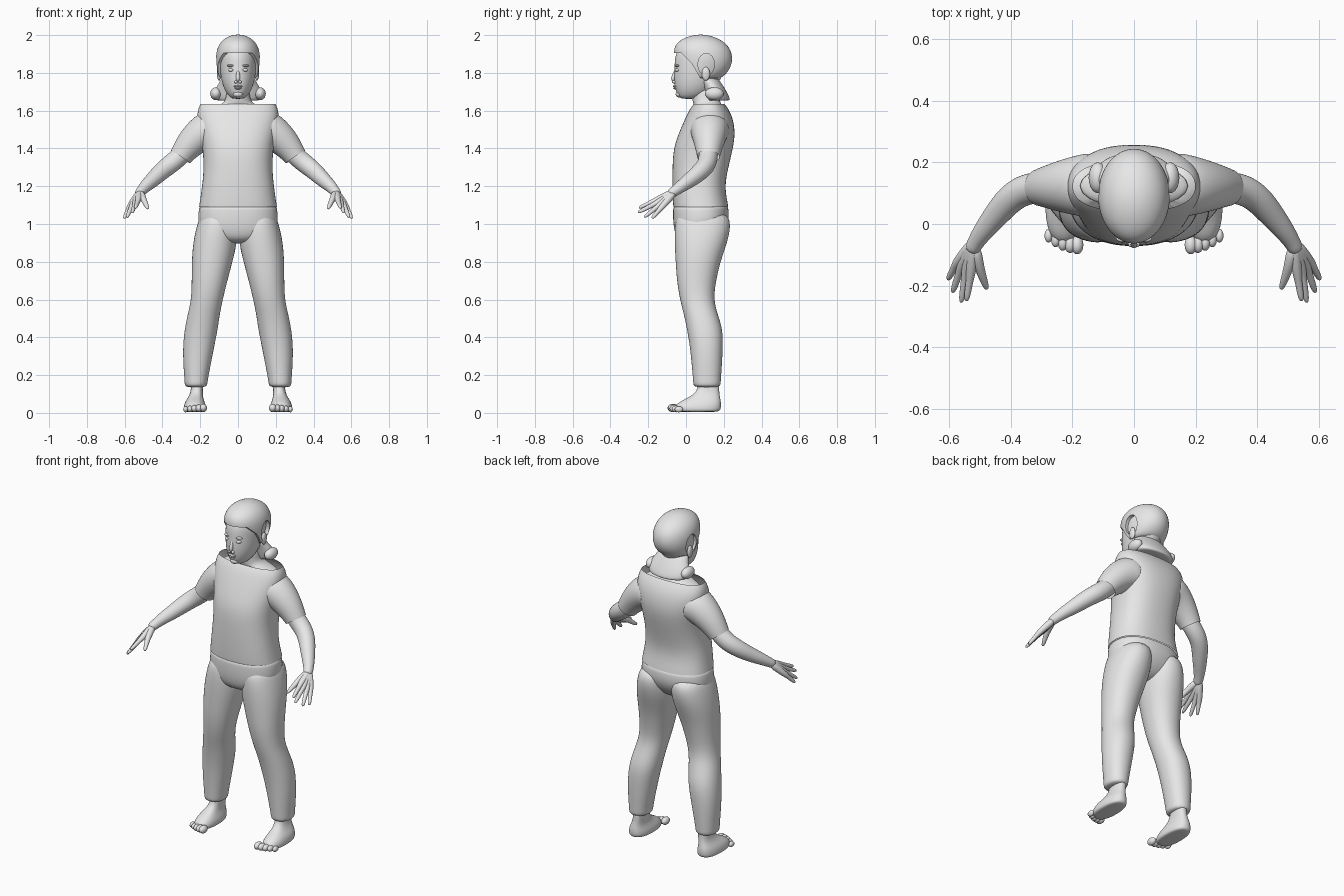
import bpy, bmesh, math
from mathutils import Vector

if "Cube" in bpy.data.objects:
    bpy.data.objects.remove(bpy.data.objects["Cube"], do_unlink=True)

grey = bpy.data.materials.new("plain_grey")
grey.use_nodes = True
grey.diffuse_color = (0.8, 0.8, 0.8, 1)
grey.node_tree.nodes["Principled BSDF"].inputs["Base Color"].default_value = (0.8, 0.8, 0.8, 1)


def finish(name, bm, mirror=False, subsurf=2):
    bmesh.ops.recalc_face_normals(bm, faces=bm.faces)
    for f in bm.faces:
        f.smooth = True
    mesh = bpy.data.meshes.new(name)
    bm.to_mesh(mesh)
    bm.free()
    mesh.materials.append(grey)
    ob = bpy.data.objects.new(name, mesh)
    bpy.context.collection.objects.link(ob)
    if mirror:
        m = ob.modifiers.new("mirror", "MIRROR")
        m.use_mirror_merge = False
    if subsurf:
        s = ob.modifiers.new("smooth", "SUBSURF")
        s.levels = s.render_levels = subsurf
    return ob


def skin(name, rings, caps=(True, True), **kw):
    """Join a list of equal rings of points into a surface."""
    bm = bmesh.new()
    loops = [[bm.verts.new(p) for p in ring] for ring in rings]
    n = len(loops[0])
    for a, b in zip(loops, loops[1:]):
        for i in range(n):
            j = (i + 1) % n
            bm.faces.new((a[i], a[j], b[j], b[i]))
    for loop, cap in ((loops[0], caps[0]), (loops[-1], caps[1])):
        if cap:
            bm.faces.new(loop)
    return finish(name, bm, **kw)


def power(v, p):
    return math.copysign(abs(v) ** (2 / p), v)


def levels(name, sections, p=2.0, n=20, **kw):
    """Stack horizontal rounded sections: (x0, x1, y0, y1, z)."""
    rings = []
    for x0, x1, y0, y1, z in sections:
        rings.append([Vector(((x0 + x1) / 2 + (x1 - x0) / 2 * power(math.cos(t), p),
                              (y0 + y1) / 2 + (y1 - y0) / 2 * power(math.sin(t), p), z))
                      for t in (math.tau * i / n for i in range(n))])
    return skin(name, rings, **kw)


def centred(name, sections, **kw):
    """Symmetric sections: (half width, front, back, z)."""
    return levels(name, [(-w, w, f, b, z) for w, f, b, z in sections], **kw)


def tube(name, path, n=14, **kw):
    """Round limb along a path of (x, y, z, radius)."""
    pts = [Vector(q[:3]) for q in path]
    rings = []
    for i, q in enumerate(path):
        d = pts[min(i + 1, len(pts) - 1)] - pts[max(i - 1, 0)]
        rot = d.to_track_quat("Z", "Y")
        rings.append([pts[i] + rot @ Vector((math.cos(t), math.sin(t), 0)) * q[3]
                      for t in (math.tau * k / n for k in range(n))])
    return skin(name, rings, **kw)


def blob(name, centre, size, **kw):
    bm = bmesh.new()
    bmesh.ops.create_uvsphere(bm, u_segments=20, v_segments=12, radius=1)
    for v in bm.verts:
        v.co = Vector(centre) + v.co * Vector(size)
    return finish(name, bm, subsurf=0, **kw)


# Shirt body with wide open neckline
centred("shirt_body", [
    (.208, -.068, .225, 1.09), (.205, -.07, .222, 1.11), (.191, -.073, .205, 1.2),
    (.182, -.073, .225, 1.3), (.188, -.068, .25, 1.4), (.205, -.04, .262, 1.48),
    (.22, -.005, .25, 1.56), (.213, .02, .225, 1.61), (.2, .04, .205, 1.635)],
    p=2.4, n=24, caps=(False, False))

# Short sleeves, with a slightly ragged hem ring
tube("sleeve", [(.1, .125, 1.5, .112), (.17, .125, 1.5, .104), (.24, .122, 1.44, .084),
                (.285, .12, 1.385, .068), (.305, .118, 1.355, .061)],
     n=18, caps=(True, False), mirror=True)

# Neck and shoulders seen inside the neckline
centred("neck", [(.2, .045, .2, 1.59), (.17, .05, .2, 1.61), (.085, .04, .19, 1.632),
                 (.063, .03, .175, 1.66), (.06, .03, .17, 1.74)])

# Trousers
centred("trouser_hips", [(.204, -.066, .222, 1.105), (.208, -.07, .226, 1.08),
                         (.216, -.07, .23, 1.02), (.2, -.062, .195, .95),
                         (.1, -.03, .13, .895)], p=2.3, n=24)
levels("trouser_leg", [
    (.015, .19, -.04, .215, 1.07), (.003, .218, -.062, .243, 1.0), (.003, .24, -.062, .22, .9),
    (.028, .246, -.056, .183, .8), (.055, .246, -.05, .16, .7), (.08, .248, -.033, .146, .6),
    (.096, .268, -.012, .17, .52), (.107, .284, .005, .196, .44), (.125, .293, .02, .196, .35),
    (.145, .29, .03, .191, .25), (.162, .283, .038, .184, .16), (.163, .283, .038, .184, .133)],
    p=2.15, caps=(True, True), mirror=True)

# Feet
levels("foot", [
    (.18, .275, -.04, .165, .004), (.17, .288, -.06, .183, .012), (.168, .288, -.062, .187, .035),
    (.177, .28, -.035, .186, .06), (.186, .262, .02, .18, .085), (.186, .248, .065, .175, .12),
    (.184, .25, .06, .178, .18)], p=2.4, mirror=True)
for i in range(5):
    t = i / 4
    blob("toe_%d" % (i + 1), (.184 + .093 * t, -.068 + .03 * t * t, .026 - .007 * t),
         (.02 - .007 * t, .03 - .008 * t, .022 - .006 * t), mirror=True)

# Bare arms
tube("arm", [(.25, .12, 1.42, .05), (.31, .119, 1.355, .053), (.36, .11, 1.315, .052),
             (.405, .08, 1.28, .049), (.45, .025, 1.235, .042), (.49, -.025, 1.2, .034),
             (.515, -.062, 1.172, .027), (.528, -.09, 1.155, .026)], mirror=True)

# Hands: each finger starts at the wrist so the palm is filled
wrist = Vector((.518, -.06, 1.17))
knuckle_in, knuckle_out = Vector((.528, -.155, 1.128)), Vector((.573, -.125, 1.093))
tips = {"index_finger": (.543, -.25, 1.085), "middle_finger": (.56, -.255, 1.06),
        "ring_finger": (.588, -.222, 1.035), "little_finger": (.603, -.18, 1.03)}
for i, (name, tip) in enumerate(tips.items()):
    k = knuckle_in.lerp(knuckle_out, i / 3)
    tip = Vector(tip)
    stops = [(wrist, .02), (wrist.lerp(k, .5), .021), (k, .017), (k.lerp(tip, .3), .0125),
             (k.lerp(tip, .7), .0115), (tip.lerp(k, .08), .009), (tip, .004)]
    tube(name, [(*p, r) for p, r in stops], n=10, mirror=True)
tube("thumb", [(.515, -.075, 1.165, .02), (.507, -.12, 1.145, .02), (.495, -.16, 1.12, .015),
               (.482, -.195, 1.092, .012), (.476, -.213, 1.08, .006)], n=10, mirror=True)

# Head and face
centred("head", [
    (.025, -.022, .05, 1.662), (.048, -.042, .1, 1.674), (.07, -.056, .14, 1.705),
    (.085, -.064, .17, 1.745), (.094, -.066, .2, 1.79), (.099, -.062, .215, 1.84),
    (.1, -.06, .22, 1.89), (.085, -.035, .19, 1.94), (.04, .03, .13, 1.97)])
tube("nose", [(0, -.05, 1.82, .008), (0, -.064, 1.79, .01), (0, -.071, 1.76, .014),
              (0, -.066, 1.742, .012)], n=10)
blob("nostril", (.011, -.064, 1.752), (.008, .011, .008), mirror=True)
blob("eye", (.036, -.044, 1.815), (.017, .016, .009), mirror=True)
blob("brow", (.037, -.045, 1.838), (.022, .014, .007), mirror=True)
blob("upper_lip", (0, -.056, 1.729), (.024, .014, .006))
blob("lower_lip", (0, -.054, 1.719), (.019, .014, .007))
blob("chin", (0, -.035, 1.687), (.026, .02, .017))
blob("ear", (.1, .105, 1.795), (.012, .022, .036), mirror=True)

# Hair cap, cut away for the face and around the ears
hair = centred("hair_cap", [
    (.085, .0, .165, 1.765), (.104, -.03, .2, 1.78), (.115, -.05, .235, 1.82),
    (.119, -.062, .249, 1.87), (.115, -.068, .24, 1.92), (.095, -.05, .208, 1.962),
    (.06, .0, .155, 1.99), (.02, .055, .1, 2.003)], n=24)
outline = [(-.2, 1.912), (-.025, 1.905), (.03, 1.85), (.095, 1.74), (-.2, 1.6)]
face_cutter = skin("face_cutter", [[(x, y, z) for y, z in outline] for x in (-.3, .3)], subsurf=0)
ear_cutter = blob("ear_cutter", (0, .107, 1.845), (.5, .045, .06))
for cutter in (face_cutter, ear_cutter):
    cutter.hide_render = True
    cut = hair.modifiers.new("cut", "BOOLEAN")
    cut.operation, cut.object, cut.solver = "DIFFERENCE", cutter, "EXACT"
bpy.context.view_layer.objects.active = hair
for name in [m.name for m in hair.modifiers]:
    bpy.ops.object.modifier_apply(modifier=name)
for cutter in (face_cutter, ear_cutter):
    bpy.data.objects.remove(cutter, do_unlink=True)
bpy.ops.object.select_all(action="DESELECT")
hair.select_set(True)
bpy.ops.object.shade_smooth_by_angle(angle=math.radians(35))

# Flared hair at the nape and curled ends beside the neck
centred("nape_hair", [(.085, .05, .165, 1.78), (.1, .075, .185, 1.75), (.118, .09, .205, 1.72),
                      (.132, .1, .222, 1.69), (.122, .11, .24, 1.65), (.08, .12, .2, 1.655)])
blob("hair_curl", (.117, .15, 1.69), (.03, .05, .034), mirror=True)
